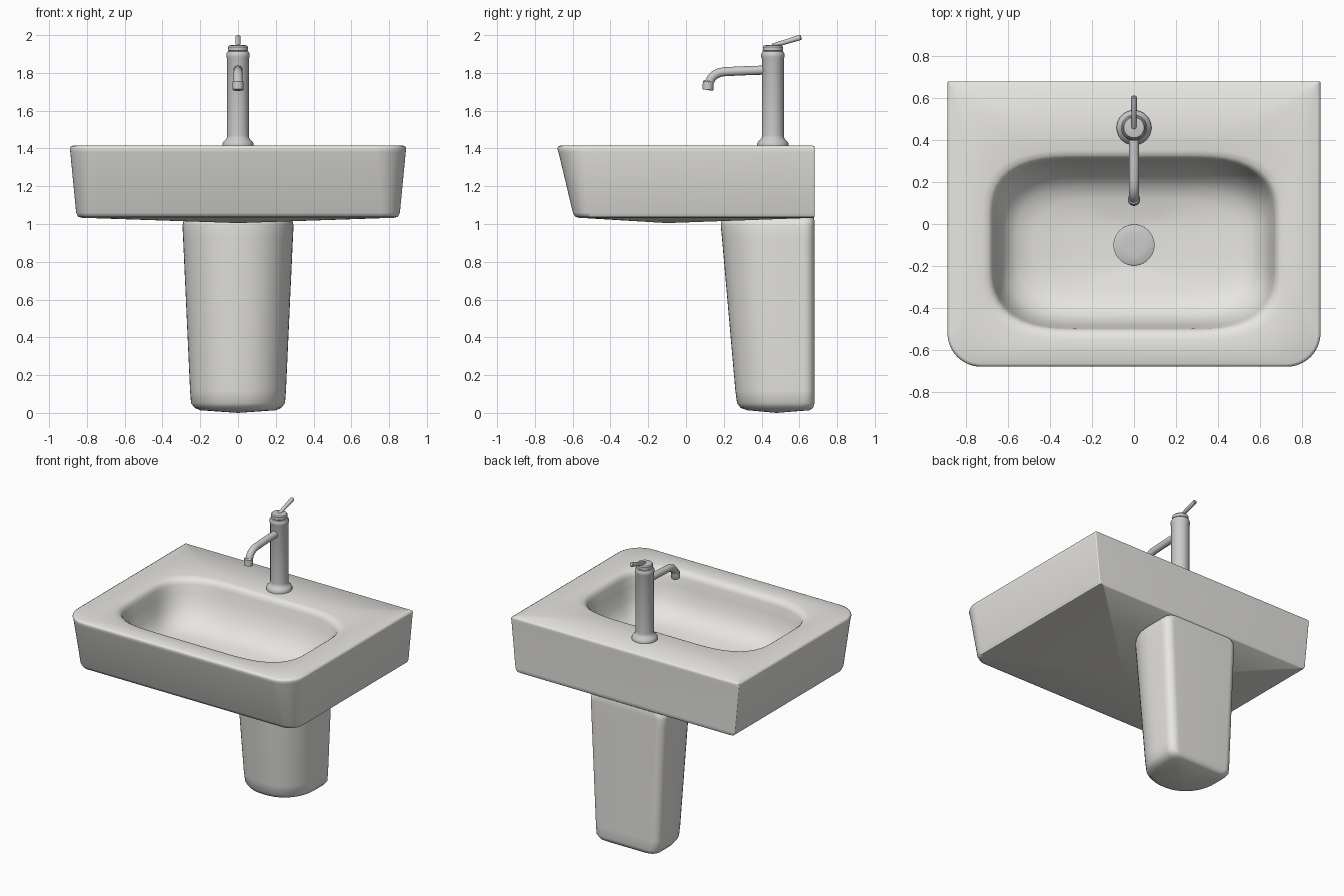
import bpy, bmesh, math
from mathutils import Vector

ceramic = bpy.data.materials.new("ceramic")
ceramic.diffuse_color = (0.80, 0.79, 0.76, 1)
metal = bpy.data.materials.new("metal")
metal.diffuse_color = (0.55, 0.55, 0.55, 1)


def finish(name, bm, angle, mat):
    bmesh.ops.recalc_face_normals(bm, faces=bm.faces)
    me = bpy.data.meshes.new(name)
    bm.to_mesh(me)
    bm.free()
    me.materials.append(mat)
    ob = bpy.data.objects.new(name, me)
    bpy.context.collection.objects.link(ob)
    bpy.ops.object.select_all(action='DESELECT')
    ob.select_set(True)
    bpy.context.view_layer.objects.active = ob
    bpy.ops.object.shade_smooth_by_angle(angle=math.radians(angle))
    return ob


def round_rect(hx, y0, y1, front, back, z, e=2.0, n=12):
    """Closed outline with superelliptic corners (rx, ry) at the front and back."""
    pts = []
    for sx, sy, a0 in ((1, 1, 0), (-1, 1, 90), (-1, -1, 180), (1, -1, 270)):
        rx, ry = back if sy > 0 else front
        cx, cy = sx * (hx - rx), (y1 - ry if sy > 0 else y0 + ry)
        for i in range(n + 1):
            a = math.radians(a0 + 90 * i / n)
            c, s = abs(math.cos(a)), abs(math.sin(a))
            k = (c ** e + s ** e) ** (-1 / e)
            pts.append(Vector((cx + sx * rx * c * k, cy + sy * ry * s * k, z)))
    return pts


def loft(name, rings, start, end, angle=35, mat=metal):
    """Skin a stack of outlines and close both ends with a fan to a point."""
    bm = bmesh.new()
    loops = [[bm.verts.new(p) for p in r] for r in rings]
    n = len(loops[0])
    for a, b in zip(loops, loops[1:]):
        for i in range(n):
            j = (i + 1) % n
            bm.faces.new((a[i], a[j], b[j], b[i]))
    for loop, tip in ((loops[0], start), (loops[-1], end)):
        c = bm.verts.new(tip)
        for i in range(n):
            bm.faces.new((loop[i], loop[(i + 1) % n], c))
    bmesh.ops.remove_doubles(bm, verts=bm.verts, dist=1e-5)
    return finish(name, bm, angle, mat)


def tube(name, path, radii, n=24, angle=35):
    """Round section swept along a path lying in the x = 0 plane."""
    path = [Vector((0, y, z)) for y, z in path]
    rings = []
    for i, p in enumerate(path):
        t = (path[min(i + 1, len(path) - 1)] - path[max(i - 1, 0)]).normalized()
        side = Vector((1, 0, 0))
        up = side.cross(t)
        rings.append([p + radii[i] * (math.cos(2 * math.pi * k / n) * side
                                      + math.sin(2 * math.pi * k / n) * up) for k in range(n)])
    return loft(name, rings, path[0], path[-1], angle)


def lathe(name, y, profile, n=40, angle=35):
    return tube(name, [(y, z) for r, z in profile], [r for r, z in profile], n, angle)


# Basin: outer shell, flat rim, bowl
sharp = (0.006, 0.006)
shell = [(0.825, -0.565, 0.677, 0.08, 1.033), (0.846, -0.586, 0.68, 0.09, 1.038),
         (0.857, -0.599, 0.68, 0.10, 1.060), (0.888, -0.675, 0.68, 0.16, 1.380),
         (0.890, -0.681, 0.681, 0.16, 1.398), (0.887, -0.678, 0.68, 0.16, 1.409),
         (0.875, -0.667, 0.672, 0.15, 1.415)]
rings = [round_rect(hx, y0, y1, (r, r), sharp, z) for hx, y0, y1, r, z in shell]
bowl = [(0.725, -0.555, 0.350, 0.44, 0.32, 1.412), (0.697, -0.527, 0.328, 0.43, 0.31, 1.406),
        (0.680, -0.508, 0.315, 0.42, 0.30, 1.393), (0.672, -0.500, 0.308, 0.42, 0.30, 1.370),
        (0.660, -0.490, 0.294, 0.41, 0.29, 1.310), (0.640, -0.470, 0.263, 0.40, 0.28, 1.230),
        (0.610, -0.435, 0.220, 0.38, 0.26, 1.165), (0.560, -0.385, 0.175, 0.35, 0.24, 1.125),
        (0.480, -0.320, 0.120, 0.32, 0.20, 1.103), (0.300, -0.230, 0.030, 0.20, 0.12, 1.090)]
rings += [round_rect(hx, y0, y1, (rx, ry), (rx, ry), z, 2.8) for hx, y0, y1, rx, ry, z in bowl]
rings.append(round_rect(0.1, -0.2, 0, (0.1, 0.1), (0.1, 0.1), 1.083))
loft("basin", rings, (0, -0.1, 1.005), (0, -0.1, 1.083), 50, ceramic)

# Drain cover
lathe("drain_cover", -0.1, [(0.098, 1.075), (0.098, 1.099), (0.095, 1.101), (0.05, 1.103)])

# Pedestal: bowed front, softly rounded back edges
ped = [(0.20, 0.325, 0.655, 0.014), (0.228, 0.290, 0.673, 0.026), (0.249, 0.270, 0.68, 0.052),
       (0.254, 0.261, 0.68, 0.12), (0.291, 0.190, 0.68, 0.93), (0.294, 0.184, 0.68, 0.99),
       (0.289, 0.185, 0.680, 1.015), (0.265, 0.205, 0.676, 1.038)]
loft("pedestal", [round_rect(hx, y0, y1, (hx * 0.96, (y1 - y0) * 0.63), (0.06, 0.06), z, 2.15)
                  for hx, y0, y1, z in ped],
     (0, 0.48, 0.0), (0, 0.45, 1.045), 50, ceramic)

# Tap body with flared foot, and cap
lathe("tap_body", 0.46, [(0.083, 1.41), (0.083, 1.425), (0.078, 1.435), (0.066, 1.447),
                         (0.059, 1.457), (0.058, 1.47), (0.058, 1.875), (0.062, 1.885),
                         (0.062, 1.9), (0.056, 1.912), (0.05, 1.915)])
lathe("tap_cap", 0.46, [(0.049, 1.905), (0.049, 1.916), (0.053, 1.919), (0.053, 1.938),
                        (0.048, 1.945), (0.03, 1.948)])

# Spout, nozzle and lever
tube("spout", [(0.45, 1.816), (0.30, 1.811), (0.20, 1.806), (0.175, 1.801), (0.152, 1.790),
               (0.135, 1.773), (0.125, 1.753), (0.119, 1.735)], [0.024] * 8)
tube("nozzle", [(0.1195, 1.758), (0.1185, 1.753), (0.1155, 1.712), (0.115, 1.709)],
     [0.024, 0.029, 0.029, 0.026])
tube("lever", [(0.455, 1.942), (0.46, 1.9435), (0.605, 1.988), (0.61, 1.9895)],
     [0.008, 0.0115, 0.0145, 0.0105], 16)
